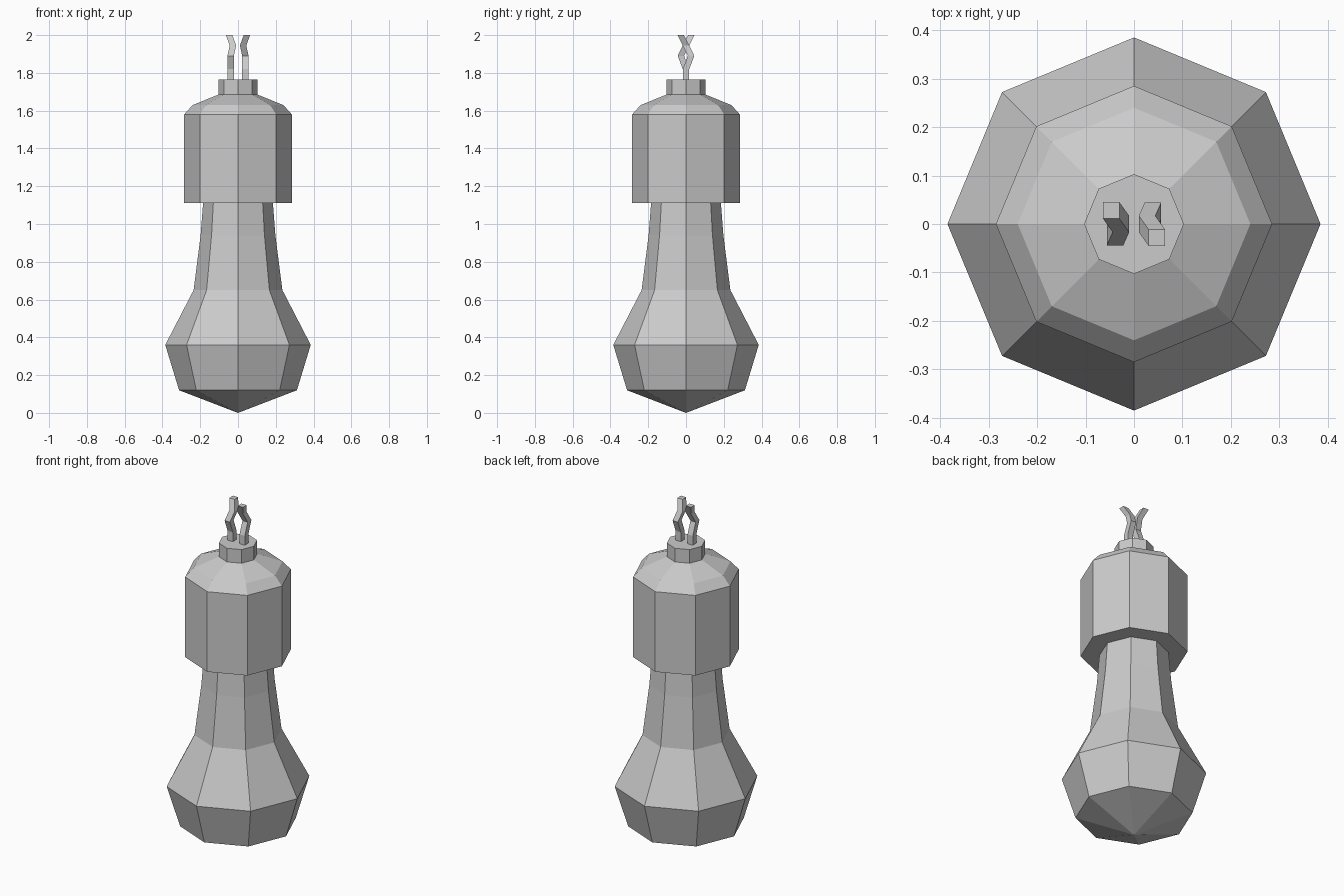
import bpy
import bmesh
from math import cos, sin, pi

cube = bpy.data.objects.get("Cube")
if cube:
    bpy.data.objects.remove(cube, do_unlink=True)

SIDES = 8

grey = bpy.data.materials.new("light_grey")
grey.use_nodes = True
colour = (0.6, 0.6, 0.6, 1)
grey.diffuse_color = colour
grey.node_tree.nodes["Principled BSDF"].inputs["Base Color"].default_value = colour


def loft(name, rings):
    """Skin a stack of rings; a one-point ring makes a tip, other ends get capped."""
    bm = bmesh.new()
    loops = [[bm.verts.new(p) for p in ring] for ring in rings]
    for low, high in zip(loops, loops[1:]):
        n = max(len(low), len(high))
        for i in range(n):
            j = (i + 1) % n
            if len(low) == 1:
                bm.faces.new((low[0], high[j], high[i]))
            else:
                bm.faces.new((low[i], low[j], high[j], high[i]))
    for end in (loops[0], loops[-1]):
        if len(end) > 1:
            bm.faces.new(end)
    bmesh.ops.recalc_face_normals(bm, faces=bm.faces)
    mesh = bpy.data.meshes.new(name)
    bm.to_mesh(mesh)
    bm.free()
    mesh.materials.append(grey)
    obj = bpy.data.objects.new(name, mesh)
    bpy.context.collection.objects.link(obj)
    return obj


def lathe(name, profile):
    """Turn (radius, height) pairs into an eight-sided solid."""
    rings = []
    for r, z in profile:
        n = SIDES if r else 1
        rings.append([(r * cos(2 * pi * i / SIDES), r * sin(2 * pi * i / SIDES), z)
                      for i in range(n)])
    return loft(name, rings)


def wire(name, path, half, turn):
    """Sweep a square section up a bent path; turn is 1 or -1 (half turn about z)."""
    corners = [(-half, -half), (half, -half), (half, half), (-half, half)]
    return loft(name, [[(turn * (x + a), turn * (y + b), z) for a, b in corners]
                       for x, y, z in path])


# Glass bulb with its tapering neck
lathe("bulb", [(0, 0), (0.312, 0.12), (0.385, 0.36), (0.235, 0.65),
               (0.198, 0.94), (0.184, 1.12)])

# Socket with a bevelled shoulder
lathe("socket", [(0.285, 1.11), (0.285, 1.58), (0.24, 1.63), (0.103, 1.685)])

# Collar on top of the socket
lathe("collar", [(0.103, 1.67), (0.103, 1.765)])

# Two bent wires, each the half turn of the other
bent = [(-0.039, 0, 1.75), (-0.039, 0, 1.82), (-0.039, -0.027, 1.89),
        (-0.027, 0, 1.945), (-0.047, 0.028, 2.0)]
for name, turn in (("wire_right", 1), ("wire_left", -1)):
    wire(name, bent, 0.017, turn)
